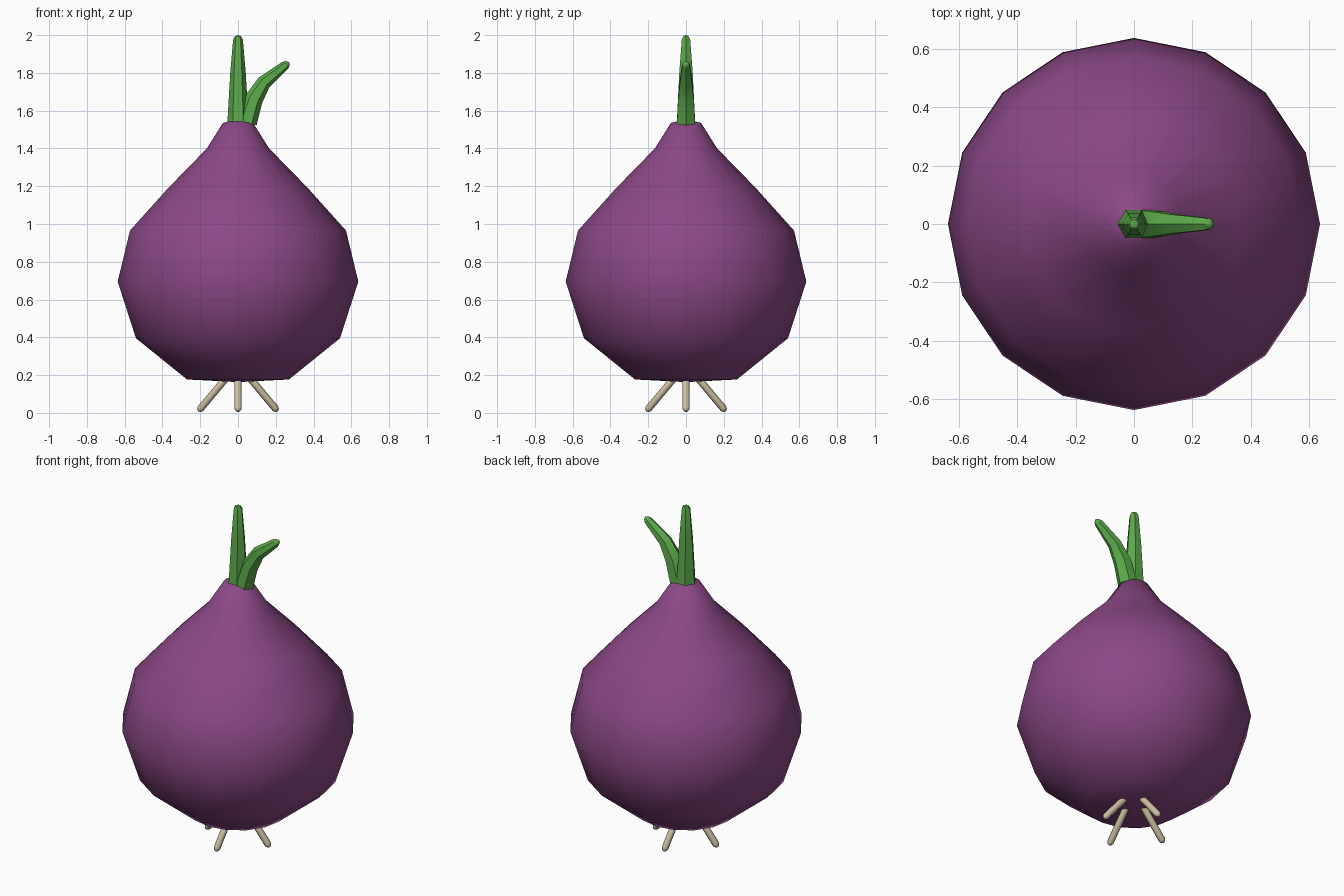
import bpy, bmesh, math
from mathutils import Vector

if "Cube" in bpy.data.objects:
    bpy.data.objects.remove(bpy.data.objects["Cube"])


def material(name, rgb):
    m = bpy.data.materials.new(name)
    m.diffuse_color = (*rgb, 1)
    m.use_nodes = True
    m.node_tree.nodes["Principled BSDF"].inputs["Base Color"].default_value = m.diffuse_color
    return m


PURPLE = material("onion purple", (0.26, 0.065, 0.24))
GREEN = material("sprout green", (0.105, 0.40, 0.07))
TAN = material("root tan", (0.62, 0.53, 0.36))


def tube(name, rings, sides, mat, angle, first=None, last=None):
    """Skin rings of (centre, radius, tilt from z) leaning in +x, with pointed or flat ends."""
    bm = bmesh.new()
    loops = []
    for (x, z), r, tilt in rings:
        loop = []
        for i in range(sides):
            a = math.tau * i / sides
            u, v = r * math.cos(a), r * math.sin(a)
            loop.append(bm.verts.new((x + u * math.cos(tilt), v, z - u * math.sin(tilt))))
        loops.append(loop)
    for a, b in zip(loops, loops[1:]):
        for i in range(sides):
            j = (i + 1) % sides
            bm.faces.new((a[i], a[j], b[j], b[i]))
    for loop, tip in ((loops[0], first), (loops[-1], last)):
        if tip is None:
            bm.faces.new(loop)
        else:
            v = bm.verts.new((tip[0], 0, tip[1]))
            for i in range(sides):
                bm.faces.new((loop[i], loop[(i + 1) % sides], v))
    bmesh.ops.recalc_face_normals(bm, faces=bm.faces)
    me = bpy.data.meshes.new(name)
    bm.to_mesh(me)
    bm.free()
    me.materials.append(mat)
    ob = bpy.data.objects.new(name, me)
    bpy.context.collection.objects.link(ob)
    bpy.ops.object.select_all(action='DESELECT')
    ob.select_set(True)
    bpy.context.view_layer.objects.active = ob
    bpy.ops.object.shade_smooth_by_angle(angle=math.radians(angle))
    return ob


# Bulb: sixteen-sided lathe
profile = [(0.27, 0.177), (0.54, 0.395), (0.637, 0.695), (0.572, 0.965),
           (0.37, 1.19), (0.165, 1.40), (0.08, 1.535)]
tube("bulb", [((0, z), r, 0) for r, z in profile], 16, PURPLE, 60,
     first=(0, 0.163), last=(0, 1.555))

# Upright sprout
tube("upright_sprout", [((0, 1.525), 0.057, 0), ((0, 1.80), 0.041, 0),
                        ((0, 1.975), 0.026, 0), ((0, 1.994), 0.016, 0)],
     6, GREEN, 40, last=(0, 2.0))

# Bent sprout, leaning to the side
tube("bent_sprout", [((0.045, 1.535), 0.055, 0.22), ((0.083, 1.66), 0.049, 0.42),
                     ((0.138, 1.75), 0.038, 0.72), ((0.25, 1.84), 0.024, 0.88),
                     ((0.264, 1.851), 0.015, 0.88)],
     6, GREEN, 40, last=(0.271, 1.856))

# Roots: four splayed pegs with rounded tips
start, end = Vector((0.05, 0.20)), Vector((0.199, 0.022))
d = (end - start).normalized()
tilt = math.atan2(d.x, d.y)
for k in range(4):
    root = tube(f"root_{k + 1}", [(start, 0.019, tilt), (end, 0.019, tilt),
                                  (end + d * 0.013, 0.012, tilt)],
                8, TAN, 60, last=end + d * 0.018)
    root.rotation_euler.z = k * math.pi / 2
